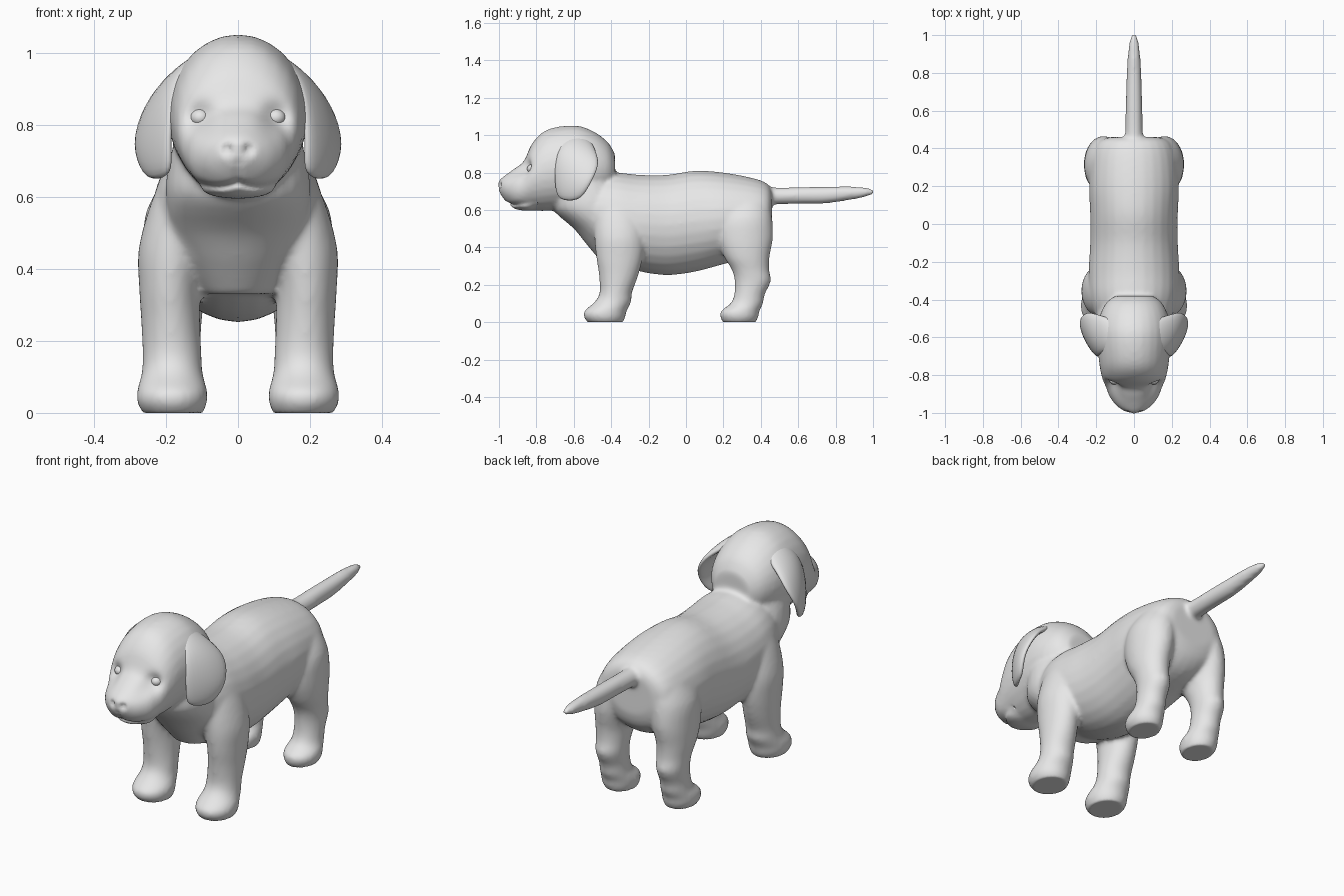
import bpy, bmesh, math
from mathutils import Vector

if "Cube" in bpy.data.objects:
    bpy.data.objects.remove(bpy.data.objects["Cube"])

grey = bpy.data.materials.new("plain_grey")
grey.diffuse_color = (0.8, 0.8, 0.8, 1)
grey.use_nodes = True
grey.node_tree.nodes["Principled BSDF"].inputs["Base Color"].default_value = grey.diffuse_color


def make_object(name, mesh):
    mesh.materials.clear()
    mesh.materials.append(grey)
    mesh.shade_smooth()
    ob = bpy.data.objects.new(name, mesh)
    bpy.context.collection.objects.link(ob)
    return ob


def smooth_rings(rings, steps=4):
    """Catmull-Rom interpolation through the ring table."""
    out = []
    for i in range(len(rings) - 1):
        p0, p1 = rings[max(i - 1, 0)], rings[i]
        p2, p3 = rings[i + 1], rings[min(i + 2, len(rings) - 1)]
        for s in range(steps):
            t = s / steps
            out.append([0.5 * (2 * b + (c - a) * t + (2 * a - 5 * b + 4 * c - d) * t * t
                               + (3 * b - a - 3 * c + d) * t ** 3)
                        for a, b, c, d in zip(p0, p1, p2, p3)])
    return out + [list(rings[-1])]


def loft(bm, rings, axis, side=1, segs=28):
    """Rings are (x, y, z, half width, half depth), stacked along y or z."""
    loops = []
    for x, y, z, a, b in smooth_rings(rings):
        loop = []
        for k in range(segs):
            t = 2 * math.pi * k / segs
            u, v = a * math.cos(t), b * math.sin(t)
            co = (x + u, y, z + v) if axis == 'Y' else (x + u, y + v, z)
            loop.append(bm.verts.new((side * co[0], co[1], co[2])))
        loops.append(loop)
    faces = [bm.faces.new(loops[0]), bm.faces.new(loops[-1][::-1])]
    for l0, l1 in zip(loops, loops[1:]):
        for k in range(segs):
            n = (k + 1) % segs
            faces.append(bm.faces.new((l0[n], l0[k], l1[k], l1[n])))
    bmesh.ops.recalc_face_normals(bm, faces=faces)


def ellipsoid(bm, centre, radii):
    geo = bmesh.ops.create_uvsphere(bm, u_segments=20, v_segments=12, radius=1)
    for v in geo["verts"]:
        v.co = Vector(c + r * p for c, r, p in zip(centre, radii, v.co))


bm = bmesh.new()
# torso, rump to chest
loft(bm, [(0, .46, .59, .13, .11), (0, .435, .575, .19, .165), (0, .36, .56, .225, .21),
          (0, .2, .555, .238, .245), (0, .05, .54, .232, .27), (0, -.1, .52, .232, .268),
          (0, -.25, .53, .24, .258), (0, -.38, .56, .235, .24), (0, -.48, .58, .205, .2),
          (0, -.56, .60, .15, .12)], 'Y')
# neck and breast
loft(bm, [(0, -.36, .33, .10, .10), (0, -.39, .42, .15, .145), (0, -.43, .5, .185, .17),
          (0, -.50, .6, .20, .21), (0, -.52, .68, .195, .195), (0, -.55, .78, .17, .17),
          (0, -.57, .85, .14, .13)], 'Z')
# skull and muzzle
loft(bm, [(0, -.38, .81, .10, .09), (0, -.42, .82, .15, .145), (0, -.50, .825, .185, .198),
          (0, -.60, .83, .195, .222), (0, -.74, .8125, .184, .2175), (0, -.82, .778, .168, .182),
          (0, -.866, .73, .148, .132), (0, -.91, .715, .132, .112), (0, -.957, .715, .098, .077),
          (0, -.985, .722, .062, .05), (0, -1.0, .725, .035, .03)], 'Y')
# nose pad
ellipsoid(bm, (0, -.972, .738), (.052, .034, .034))
# lower lip
ellipsoid(bm, (0, -.85, .625), (.105, .07, .03))
# tail
loft(bm, [(0, .38, .675, .05, .05), (0, .5, .675, .046, .045), (0, .62, .678, .044, .045),
          (0, .75, .68, .041, .045), (0, .88, .69, .034, .036), (0, .96, .695, .025, .025),
          (0, 1.004, .697, .011, .012)], 'Y')
for s in (1, -1):
    # front leg and paw
    loft(bm, [(.14, -.37, .66, .07, .10), (.16, -.36, .56, .09, .13), (.18, -.355, .45, .097, .135),
              (.19, -.355, .35, .085, .125), (.187, -.36, .25, .082, .105),
              (.183, -.375, .16, .082, .087), (.183, -.39, .11, .085, .097),
              (.183, -.43, .06, .098, .113), (.183, -.435, .025, .096, .11),
              (.18, -.43, -.006, .08, .09)], 'Z', s)
    # hind leg and paw
    loft(bm, [(.12, .33, .66, .08, .11), (.15, .315, .56, .105, .145), (.165, .315, .45, .1, .15),
              (.175, .325, .35, .087, .122), (.175, .345, .28, .077, .1),
              (.175, .357, .22, .072, .097), (.175, .34, .15, .07, .082),
              (.175, .325, .10, .074, .087), (.175, .29, .06, .087, .103),
              (.175, .285, .025, .085, .101), (.17, .285, -.006, .07, .085)], 'Z', s)

# fuse the parts into one soft skin
raw = bpy.data.meshes.new("raw_body")
bm.to_mesh(raw)
bm.free()
draft = make_object("body_draft", raw)
rm = draft.modifiers.new("fuse", 'REMESH')
rm.mode = 'VOXEL'
rm.voxel_size = 0.011
sm = draft.modifiers.new("soften", 'SMOOTH')
sm.factor = 0.5
sm.iterations = 8
deps = bpy.context.evaluated_depsgraph_get()
skin = bpy.data.meshes.new_from_object(draft.evaluated_get(deps))
bpy.data.objects.remove(draft)
skin.name = "body"

# press eye sockets, nostrils and mouth line into the face
for v in skin.vertices:
    x, y, z = v.co
    ax = abs(x)
    if y < -.76:
        push = .034 * math.exp(-((ax - .105) ** 2 + (z - .82) ** 2) / .0016)
        if y < -.95:
            push += .016 * math.exp(-((ax - .03) ** 2 + (z - .733) ** 2) / .0002)
        if y < -.8 and ax < .14:
            lip = .64 - .012 * math.sin(min(ax / .07, 1.6) * math.pi / 1.6)
            push += .018 * math.exp(-((z - lip) / .009) ** 2)
            push += .008 * math.exp(-(x / .008) ** 2) * (lip < z < .70)
        v.co.y += push
    v.co.z = max(v.co.z, 0)
make_object("body", skin)

# ear rows from the root down: front, middle and back points
ear_rows = [[(.10, -.65, 1.0), (.10, -.58, 1.02), (.10, -.50, .985)],
            [(.178, -.69, .94), (.195, -.59, .955), (.20, -.475, .925)],
            [(.198, -.715, .84), (.255, -.60, .875), (.272, -.455, .85)],
            [(.202, -.715, .74), (.278, -.61, .75), (.31, -.51, .745)],
            [(.195, -.70, .655), (.248, -.63, .638), (.272, -.56, .655)]]
for s, label in ((1, "left"), (-1, "right")):
    bm = bmesh.new()
    grid = [[bm.verts.new((s * x, y, z)) for x, y, z in row] for row in ear_rows]
    for r0, r1 in zip(grid, grid[1:]):
        for k in range(2):
            quad = (r0[k], r0[k + 1], r1[k + 1], r1[k])
            bm.faces.new(quad if s > 0 else quad[::-1])
    bm.normal_update()
    # keep the outer side of the flap facing away from the head
    if sum(f.normal.x for f in bm.faces) * s < 0:
        bmesh.ops.reverse_faces(bm, faces=bm.faces[:])
    me = bpy.data.meshes.new("ear_" + label)
    bm.to_mesh(me)
    bm.free()
    ear = make_object("ear_" + label, me)
    thick = ear.modifiers.new("thickness", 'SOLIDIFY')
    thick.thickness = 0.035
    thick.offset = -1
    sub = ear.modifiers.new("round", 'SUBSURF')
    sub.levels = sub.render_levels = 2

    # eyeball
    bm = bmesh.new()
    ellipsoid(bm, (s * .105, -.82, .82), (.028, .03, .025))
    me = bpy.data.meshes.new("eye_" + label)
    bm.to_mesh(me)
    bm.free()
    make_object("eye_" + label, me)
